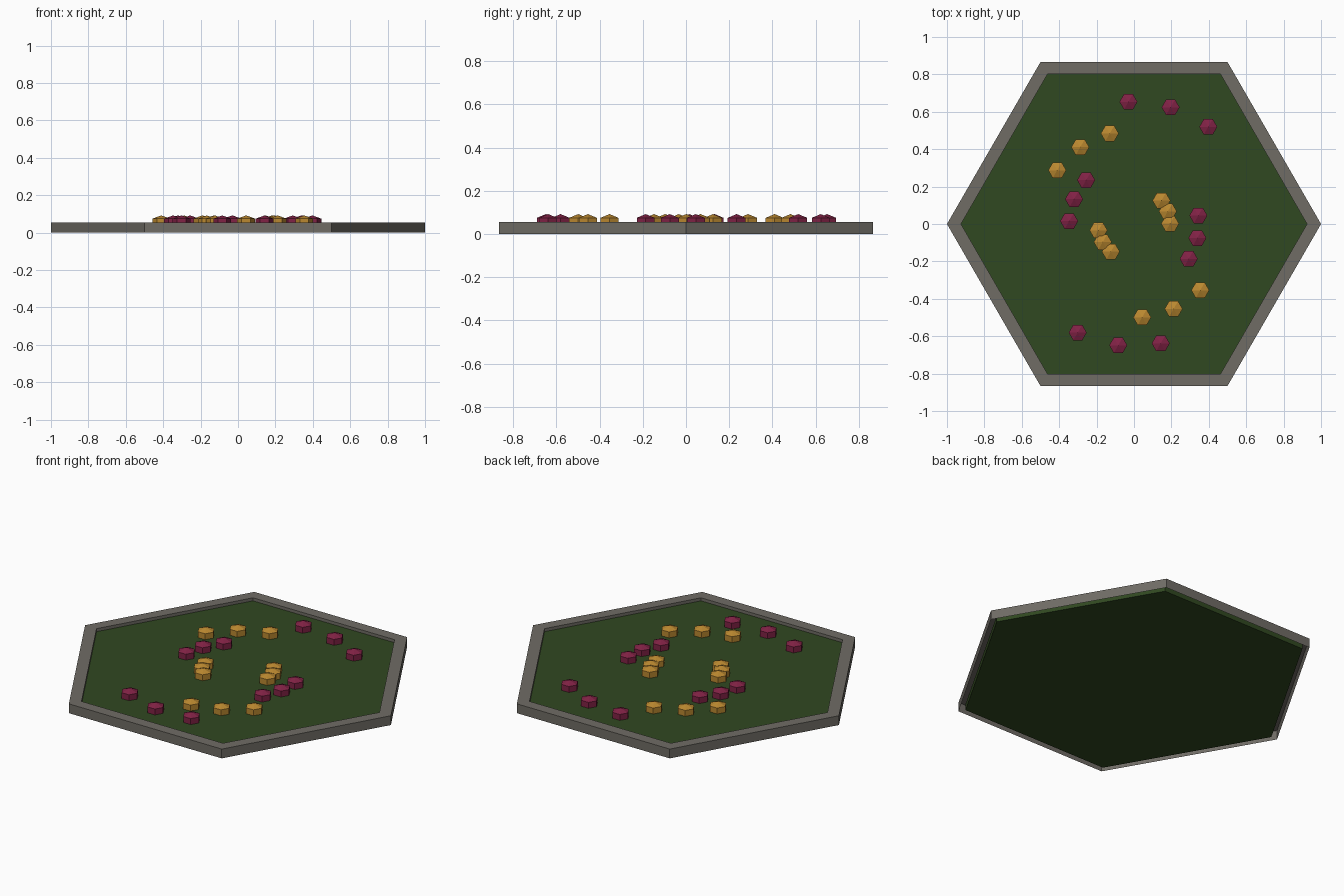
import bpy
from math import cos, sin, pi, radians

if "Cube" in bpy.data.objects:
    bpy.data.objects.remove(bpy.data.objects["Cube"])


def material(name, rgb):
    m = bpy.data.materials.new(name)
    m.diffuse_color = (*rgb, 1)
    m.use_nodes = True
    m.node_tree.nodes["Principled BSDF"].inputs["Base Color"].default_value = m.diffuse_color
    return m


def hex_mesh(name, profile, mat):
    """Six-sided lathe of a (radius, z) profile; radius 0 makes a single centre point."""
    verts, rings, faces = [], [], []
    for r, z in profile:
        n = 6 if r else 1
        rings.append([len(verts) + i % n for i in range(6)])
        verts += [(r * cos(i * pi / 3), r * sin(i * pi / 3), z) for i in range(n)]
    for a, b in zip(rings, rings[1:]):
        for i in range(6):
            j = (i + 1) % 6
            faces.append(list(dict.fromkeys((a[i], a[j], b[j], b[i]))))
    mesh = bpy.data.meshes.new(name)
    mesh.from_pydata(verts, [], faces)
    mesh.materials.append(mat)
    return mesh


def place(name, mesh, loc=(0, 0, 0)):
    ob = bpy.data.objects.new(name, mesh)
    ob.location = loc
    bpy.context.collection.objects.link(ob)


stone = material("stone", (0.16, 0.15, 0.13))
grass = material("grass", (0.03, 0.065, 0.015))
magenta = material("magenta", (0.22, 0.016, 0.06))
gold = material("gold", (0.5, 0.25, 0.03))

# Stone border, open underneath
place("stone_border", hex_mesh("stone_border", [
    (1, 0), (1, 0.055), (0.925, 0.055), (0.925, 0.02)], stone))

# Lawn slab, slightly smaller than the border
place("lawn", hex_mesh("lawn", [(0, 0), (0.96, 0), (0.96, 0.037), (0, 0.037)], grass))

# Faceted flower heads: squashed six-sided balls
head = [(0, -0.035), (0.048, -0.0175), (0.048, 0.0175), (0, 0.035)]
flowers = {"gold": hex_mesh("gold_flower", head, gold),
           "magenta": hex_mesh("magenta_flower", head, magenta)}

# Two spiral arms, each ring holding two clusters of three flowers
rings = [("gold", 0.193, (20.5, 210)), ("magenta", 0.347, (157.5, 347.5)),
         ("gold", 0.501, (125, 295)), ("magenta", 0.654, (72.6, 262.6))]
for colour, radius, centres in rings:
    for centre in centres:
        for step in (-20, 0, 20):
            a = radians(centre + step)
            place(f"{colour}_flower", flowers[colour],
                  (radius * cos(a), radius * sin(a), 0.057))
